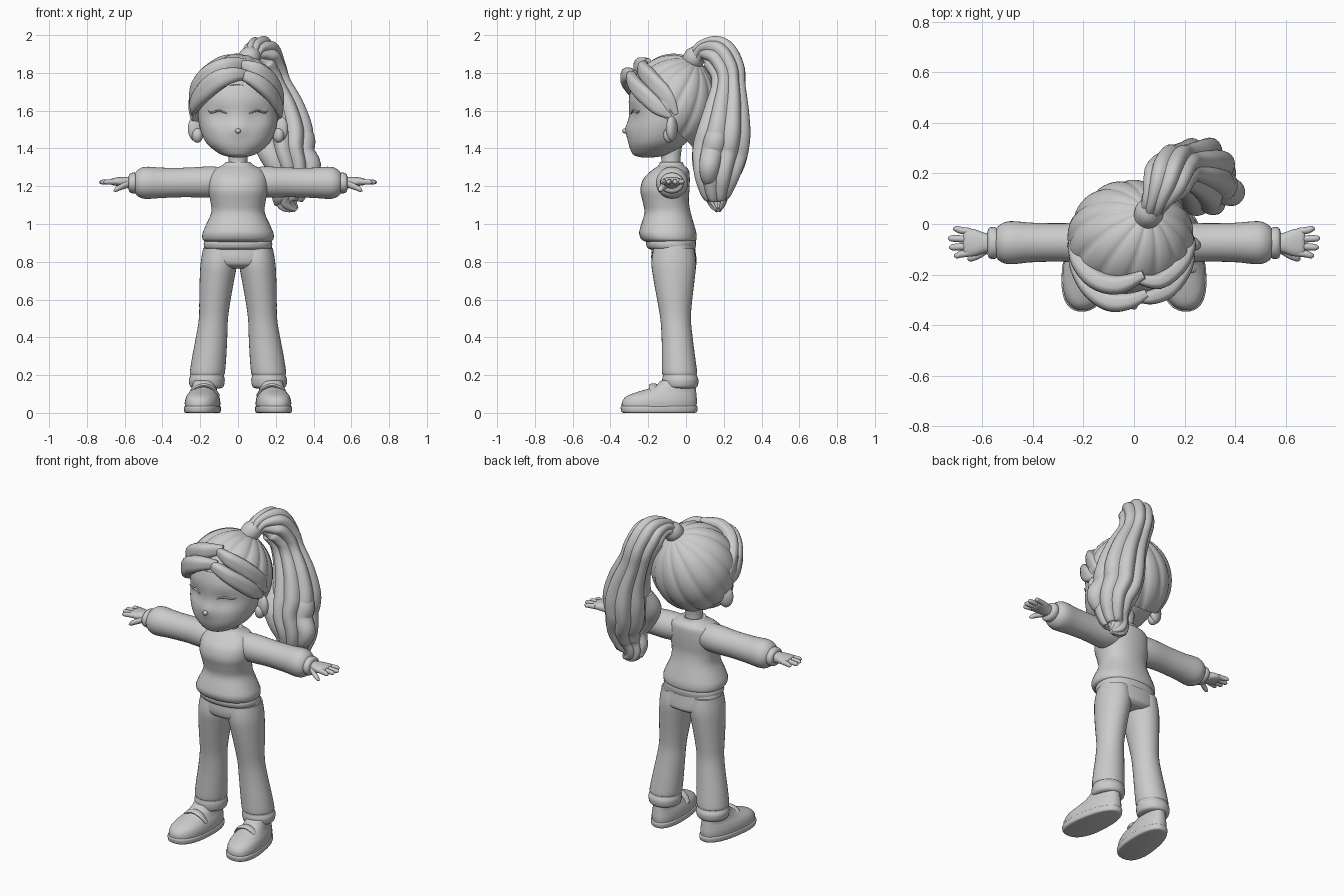
import bpy, bmesh, math
from mathutils import Vector

grey = bpy.data.materials.new("plain_grey")
grey.diffuse_color = (0.6, 0.6, 0.6, 1)
X, Y, Z = Vector((1, 0, 0)), Vector((0, 1, 0)), Vector((0, 0, 1))


def finish(name, bm, angle=50):
    bmesh.ops.recalc_face_normals(bm, faces=bm.faces[:])
    me = bpy.data.meshes.new(name)
    bm.to_mesh(me)
    bm.free()
    for p in me.polygons:
        p.use_smooth = True
    me.set_sharp_from_angle(angle=math.radians(angle))
    me.materials.append(grey)
    ob = bpy.data.objects.new(name, me)
    bpy.context.collection.objects.link(ob)
    return ob


def spline(secs, steps):
    """Catmull-Rom interpolation of section tuples."""
    out = []
    for i in range(len(secs) - 1):
        a, b, c, d = (secs[max(i - 1, 0)], secs[i], secs[i + 1], secs[min(i + 2, len(secs) - 1)])
        for s in range(steps):
            t = s / steps
            out.append([0.5 * (2 * q + (r - p) * t + (2 * p - 5 * q + 4 * r - w) * t * t
                        + (3 * q - p - 3 * r + w) * t ** 3) for p, q, r, w in zip(a, b, c, d)])
    return out + [list(secs[-1])]


def loft(name, secs, plane=None, ref=X, n=28, steps=4, power=2.0, lobes=0, depth=0.0, sx=1, warp=None):
    """Skin elliptical sections (x, y, z, ru, rv); plane fixes the section axes."""
    rows = spline(secs, steps)
    bm, rings = bmesh.new(), []
    for i, r in enumerate(rows):
        c = Vector(r[:3])
        if plane == 'z':
            u, v = X, Y
        elif plane == 'x':
            u, v = Y, Z
        else:
            t = Vector(rows[min(i + 1, len(rows) - 1)][:3]) - Vector(rows[max(i - 1, 0)][:3])
            u = ref.cross(t).normalized()
            v = t.cross(u).normalized()
        ring = []
        for k in range(n):
            a = 2 * math.pi * k / n
            ca, sa = math.cos(a), math.sin(a)
            f = (abs(ca) ** power + abs(sa) ** power) ** (-1 / power)
            if lobes:
                f *= 1 - depth * (1 - abs(math.sin(lobes * a / 2)))
            p = c + u * (ca * f * max(r[3], .002)) + v * (sa * f * max(r[4], .002))
            if warp:
                p = warp(p)
            ring.append(bm.verts.new((p.x * sx, p.y, p.z)))
        rings.append(ring)
    for a, b in zip(rings, rings[1:]):
        for k in range(n):
            bm.faces.new((a[k], a[(k + 1) % n], b[(k + 1) % n], b[k]))
    bm.faces.new(rings[0])
    bm.faces.new(rings[-1])
    return finish(name, bm)


def stack(secs, cx=0.0):
    """(z, half width, front y, back y) -> horizontal sections."""
    return [(cx, (f + b) / 2, z, w, (b - f) / 2) for z, w, f, b in secs]


def ball(name, loc, scale, rot=0.0):
    bm = bmesh.new()
    bmesh.ops.create_uvsphere(bm, u_segments=24, v_segments=14, radius=1)
    for v in bm.verts:
        p = Vector((v.co.x * scale[0], v.co.y * scale[1], v.co.z * scale[2]))
        ca, sa = math.cos(rot), math.sin(rot)
        v.co = Vector((p.x * ca - p.y * sa, p.x * sa + p.y * ca, p.z)) + Vector(loc)
    return finish(name, bm)


# Sweater body, lower band, neck
loft("sweater", stack([(.905, .168, -.21, .045), (.918, .187, -.235, .055), (.95, .188, -.248, .055),
     (.99, .172, -.24, .045), (1.06, .142, -.22, .025), (1.12, .146, -.23, .015), (1.18, .158, -.242, .018),
     (1.24, .155, -.225, .02), (1.285, .132, -.18, .015), (1.31, .085, -.145, -.01),
     (1.327, .066, -.138, -.018), (1.322, .054, -.13, -.028)]), 'z', n=40, power=2.25)
loft("sweater_band", stack([(.866, .165, -.19, .04), (.875, .178, -.205, .05), (.9, .181, -.212, .054),
     (.92, .17, -.2, .05)]), 'z', n=40, power=2.25)
loft("neck", stack([(1.28, .062, -.14, -.02), (1.33, .05, -.13, -.03), (1.42, .052, -.14, -.02)]), 'z')

# Trouser hips
loft("hips", stack([(.91, .17, -.18, .045), (.86, .185, -.182, .05), (.82, .192, -.184, .055),
     (.785, .17, -.175, .055), (.765, .11, -.14, .03)]), 'z', n=40, power=2.3)


# Head with soft eye hollows and full cheeks
def face(p):
    if p.y < -.12:
        for s in (-1, 1):
            d = ((p.x - s * .1) / .055) ** 2 + ((p.z - 1.57) / .05) ** 2
            p.y += .014 * math.exp(-d)
        p.y -= .012 * math.exp(-(p.x / .04) ** 2 - ((p.z - 1.5) / .04) ** 2)
    return p


loft("head", stack([(1.352, .02, -.23, -.18), (1.362, .075, -.272, -.11), (1.385, .118, -.29, -.06),
     (1.43, .168, -.305, .0), (1.5, .2, -.31, .06), (1.58, .212, -.302, .09), (1.68, .21, -.3, .1),
     (1.78, .175, -.26, .08), (1.85, .09, -.17, .02)]), 'z', n=64, steps=6, power=2.1, warp=face)
ball("nose", (0, -.322, 1.493), (.015, .016, .014))

# Hair cap: lobed sphere whose pole sits at the ponytail root
bm = bmesh.new()
bmesh.ops.create_uvsphere(bm, u_segments=112, v_segments=40, radius=1)
turn = Z.rotation_difference(Vector((.28, .5, .82)).normalized())
for v in bm.verts:
    a = math.atan2(v.co.y, v.co.x)
    s = math.hypot(v.co.x, v.co.y)
    f = 1 - .045 * s * (1 - abs(math.sin(7 * a))) ** 1.5
    d = turn @ v.co
    v.co = Vector((-.012 + .252 * d.x * f, -.065 + .24 * d.y * f, 1.64 + .262 * d.z * f))
cut = bmesh.ops.bisect_plane(bm, geom=bm.verts[:] + bm.edges[:] + bm.faces[:], dist=1e-5,
                             plane_co=(0, -.075, 1.52), plane_no=(0, -.72, -.7), clear_outer=True)
bmesh.ops.holes_fill(bm, edges=[e for e in bm.edges if e.is_boundary], sides=0)
finish("hair_cap", bm, 60)

# Fringe locks sweeping from the parting to both sides
fringe = {
    "fringe_left": [(.05, -.275, 1.79, .02, .025), (-.02, -.305, 1.79, .035, .042), (-.1, -.305, 1.765, .042, .055),
                    (-.18, -.25, 1.7, .036, .055), (-.23, -.16, 1.63, .028, .045), (-.235, -.09, 1.575, .01, .012)],
    "fringe_left_upper": [(.04, -.2, 1.85, .02, .03), (-.06, -.24, 1.835, .04, .05), (-.15, -.22, 1.79, .042, .055),
                          (-.215, -.15, 1.71, .036, .055), (-.24, -.07, 1.62, .02, .035),
                          (-.235, -.03, 1.56, .008, .01)],
    "fringe_right": [(.0, -.285, 1.79, .015, .02), (.06, -.29, 1.775, .03, .036), (.13, -.265, 1.73, .034, .045),
                     (.185, -.205, 1.67, .032, .048), (.215, -.14, 1.61, .026, .04), (.225, -.08, 1.565, .008, .01)],
    "fringe_right_upper": [(.02, -.22, 1.845, .02, .025), (.1, -.225, 1.815, .034, .045), (.175, -.17, 1.75, .034, .05),
                           (.215, -.1, 1.67, .028, .045), (.228, -.05, 1.58, .008, .012)],
}
for name, path in fringe.items():
    loft(name, path, ref=Z, n=24, steps=6, lobes=4, depth=.1)

# Ponytail: lobed main mass, a tie and two side locks
loft("ponytail", [(.06, .04, 1.86, .045, .045), (.085, .09, 1.915, .06, .06), (.125, .165, 1.9, .1, .098),
     (.16, .215, 1.82, .1, .1), (.19, .225, 1.73, .095, .1), (.24, .215, 1.6, .125, .122),
     (.265, .2, 1.48, .15, .14), (.27, .18, 1.38, .155, .13), (.295, .165, 1.28, .135, .115),
     (.285, .16, 1.19, .1, .095), (.265, .165, 1.12, .055, .07), (.31, .17, 1.075, .012, .015)],
     n=72, steps=7, lobes=8, depth=.16)
loft("hair_tie", [(.045, .02, 1.855, .05, .05), (.06, .045, 1.88, .058, .058), (.075, .07, 1.9, .05, .05)])
loft("outer_lock", [(.29, .17, 1.56, .03, .03), (.345, .16, 1.46, .06, .06), (.345, .14, 1.38, .06, .06),
     (.385, .125, 1.31, .055, .055), (.365, .12, 1.24, .038, .04), (.32, .13, 1.2, .01, .01)], ref=Y, n=24)
loft("inner_lock", [(.15, .17, 1.52, .03, .03), (.15, .13, 1.42, .06, .055), (.2, .11, 1.33, .065, .055),
     (.245, .12, 1.24, .055, .05), (.22, .14, 1.15, .045, .045), (.2, .16, 1.1, .01, .01)], ref=Y, n=24)

for side, sx in (("left", -1), ("right", 1)):
    # Ear and eyelashes
    ball("ear_" + side, (sx * .222, -.075, 1.505), (.045, .028, .068), sx * -.35)
    ball("ear_lobe_" + side, (sx * .215, -.09, 1.47), (.03, .03, .04))
    loft("eyelashes_" + side, [(.06, -.291, 1.585, .003, .003), (.1, -.279, 1.6, .006, .005),
         (.14, -.258, 1.59, .005, .005), (.16, -.247, 1.6, .002, .002)], ref=Z, n=8, sx=sx)

    # Sleeve, gathered cuff and palm
    loft("sleeve_" + side, [(.06, -.075, 1.225, .07, .075), (.16, -.075, 1.222, .082, .082),
         (.28, -.073, 1.22, .076, .078), (.4, -.073, 1.218, .078, .08), (.49, -.074, 1.218, .085, .085),
         (.53, -.075, 1.217, .072, .07), (.548, -.075, 1.217, .05, .048)], 'x', n=36, sx=sx)
    loft("cuff_" + side, [(.535, -.075, 1.217, .05, .045), (.548, -.075, 1.217, .062, .055),
         (.572, -.075, 1.217, .06, .05), (.58, -.075, 1.217, .04, .03)], 'x', sx=sx)
    loft("palm_" + side, [(.55, -.075, 1.217, .034, .032), (.59, -.075, 1.22, .04, .03),
         (.63, -.074, 1.224, .053, .024), (.665, -.072, 1.224, .053, .018), (.675, -.072, 1.224, .04, .01)],
         'x', sx=sx, power=2.4)
    for k, (y, tip) in enumerate(((-.03, .715), (-.06, .735), (-.088, .73), (-.114, .712))):
        dy = (y + .072) * .25
        loft(f"finger_{side}_{k + 1}", [(.645, y, 1.224, .014, .015), (.685, y + dy * .5, 1.223, .014, .014),
             (tip - .012, y + dy, 1.222, .012, .012), (tip, y + dy, 1.221, .004, .004)], 'x', n=14, sx=sx)
    loft("thumb_" + side, [(.58, -.1, 1.212, .018, .02), (.615, -.122, 1.198, .017, .017),
         (.645, -.134, 1.184, .014, .014), (.658, -.137, 1.177, .004, .004)], 'x', n=14, sx=sx)

    # Flared trouser leg with a creased bottom
    loft("trouser_leg_" + side, [(.1, -.065, .87, .085, .108), (.102, -.065, .79, .096, .118),
         (.112, -.063, .7, .091, .108), (.122, -.06, .6, .083, .093), (.13, -.055, .5, .077, .081),
         (.14, -.047, .4, .083, .082), (.152, -.04, .3, .09, .088), (.162, -.034, .215, .093, .093),
         (.163, -.033, .2, .088, .089), (.165, -.03, .175, .095, .096), (.165, -.03, .14, .089, .09),
         (.165, -.03, .13, .07, .07)], 'z', n=32, sx=sx)

    # Shoe: toe swings outward, heel is narrower
    def toe_out(p):
        k = max(0.0, min(1.0, (.06 - p.y) / .4))
        cx = .165 + .04 * k
        return Vector((cx + (p.x - .19) * (.82 + .2 * k), p.y, p.z))
    loft("sole_" + side, stack([(0, .09, -.33, .045), (.006, .1, -.342, .058), (.03, .102, -.346, .062),
         (.036, .095, -.34, .055)], .19), 'z', n=40, power=2.4, sx=sx, warp=toe_out)
    loft("shoe_" + side, stack([(.03, .097, -.34, .055), (.06, .098, -.338, .058), (.088, .091, -.315, .056),
         (.11, .08, -.26, .054), (.128, .074, -.2, .052), (.15, .07, -.155, .05), (.168, .066, -.135, .045),
         (.172, .05, -.115, .025)], .19), 'z', n=40, power=2.3, sx=sx, warp=toe_out)
    # Shoe strap across the instep
    loft("shoe_strap_" + side, [(.105, -.16, .09, .02, .008), (.135, -.17, .13, .024, .01),
         (.18, -.172, .146, .024, .01), (.225, -.17, .13, .024, .01), (.255, -.16, .09, .02, .008)],
         ref=Z, n=16, sx=sx)
